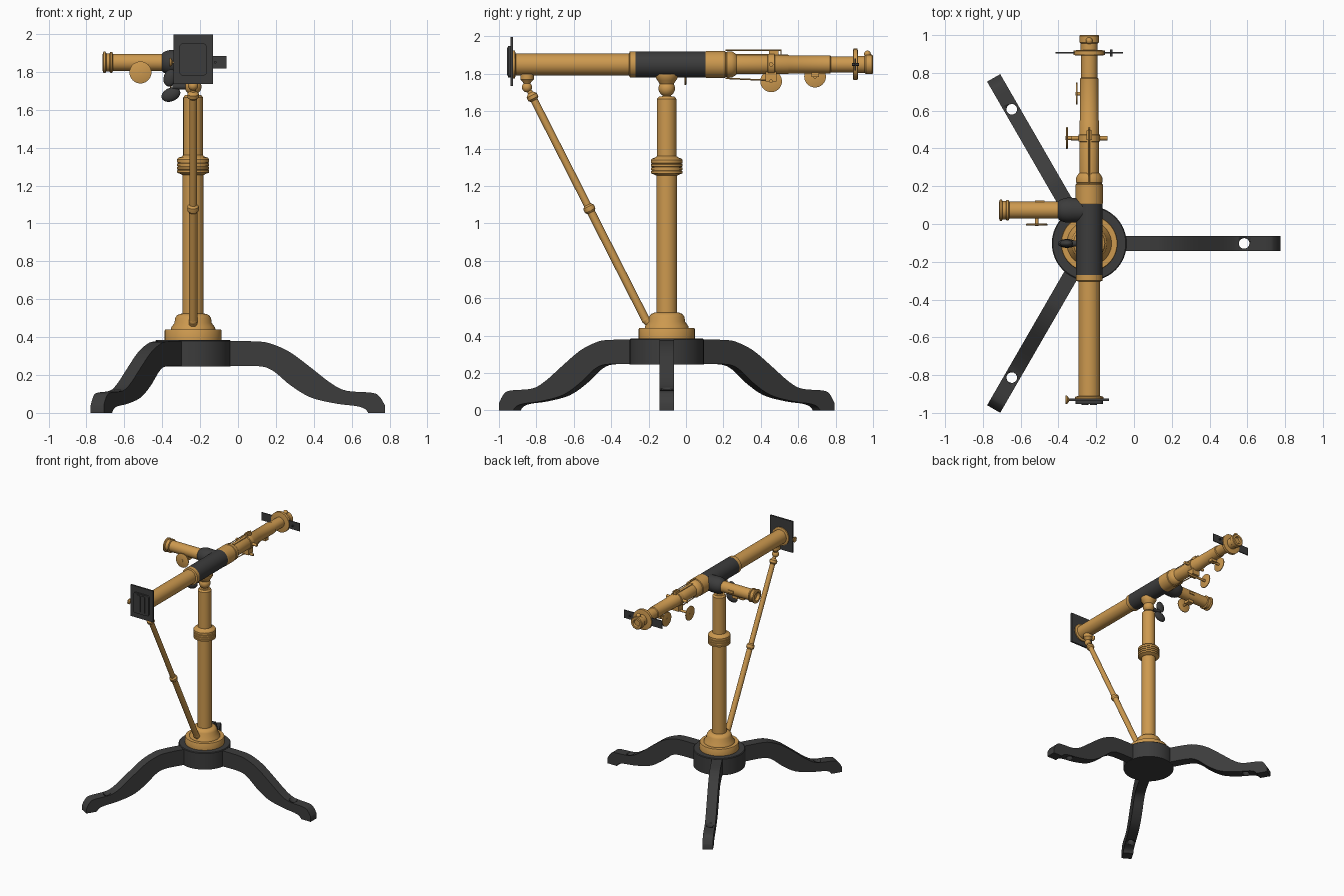
import bpy, bmesh, math
from mathutils import Vector, Matrix

if "Cube" in bpy.data.objects:
    bpy.data.objects.remove(bpy.data.objects["Cube"], do_unlink=True)


def material(name, rgb):
    m = bpy.data.materials.new(name)
    m.use_nodes = True
    m.diffuse_color = (*rgb, 1)
    m.node_tree.nodes["Principled BSDF"].inputs["Base Color"].default_value = (*rgb, 1)
    return m


BRASS = material("brass", (0.61, 0.32, 0.078))
DARK = material("dark iron", (0.045, 0.045, 0.045))
CX, CY, AXIS = -0.237, -0.103, 1.85   # column centre and height of main tube


def finish(bm, name, mat):
    bmesh.ops.recalc_face_normals(bm, faces=bm.faces)
    me = bpy.data.meshes.new(name)
    bm.to_mesh(me)
    bm.free()
    me.materials.append(mat)
    ob = bpy.data.objects.new(name, me)
    bpy.context.collection.objects.link(ob)
    bpy.ops.object.select_all(action='DESELECT')
    ob.select_set(True)
    bpy.context.view_layer.objects.active = ob
    bpy.ops.object.shade_smooth_by_angle(angle=math.radians(32))
    return ob


def lathe(name, profile, origin, axis, mat, segs=40):
    """Spin (radius, distance) pairs round an axis through origin."""
    bm = bmesh.new()
    turn = Vector((0, 0, 1)).rotation_difference(Vector(axis)).to_matrix().to_4x4()
    place = Matrix.Translation(origin) @ turn
    rings = [[bm.verts.new(place @ Vector((r * math.cos(a), r * math.sin(a), d)))
              for a in (math.tau * i / segs for i in range(segs))] for r, d in profile]
    for a, b in zip(rings, rings[1:]):
        for i in range(segs):
            j = (i + 1) % segs
            bm.faces.new((a[i], a[j], b[j], b[i]))
    bm.faces.new(rings[0])
    bm.faces.new(rings[-1])
    return finish(bm, name, mat)


def rod(name, a, b, r, mat=BRASS, segs=24):
    d = Vector(b) - Vector(a)
    return lathe(name, [(r, 0), (r, d.length)], a, d.normalized(), mat, segs)


def ball(name, c, r, mat=BRASS, scale=(1, 1, 1), tilt=0):
    bm = bmesh.new()
    bmesh.ops.create_uvsphere(bm, u_segments=24, v_segments=14, radius=r)
    bm.transform(Matrix.Translation(c) @ Matrix.Rotation(tilt, 4, 'Y') @ Matrix.Diagonal((*scale, 1)))
    return finish(bm, name, mat)


def box(name, c, size, mat=DARK, bevel=0):
    bm = bmesh.new()
    bmesh.ops.create_cube(bm, size=1)
    bm.transform(Matrix.Translation(c) @ Matrix.Diagonal((*size, 1)))
    if bevel:   # round the corners seen along y
        edges = [e for e in bm.edges if abs(e.verts[0].co.y - e.verts[1].co.y) > 1e-5]
        bmesh.ops.bevel(bm, geom=edges, offset=bevel, segments=4, affect='EDGES', profile=0.5)
    return finish(bm, name, mat)


def smooth_path(pts, steps=5):
    """Smooth curve through the points."""
    p = [Vector(q) for q in pts]
    p = [p[0]] + p + [p[-1]]
    out = []
    for a, b, c, d in zip(p, p[1:], p[2:], p[3:]):
        for k in range(steps):
            t = k / steps
            out.append(0.5 * (2 * b + (c - a) * t + (2 * a - 5 * b + 4 * c - d) * t * t
                              + (3 * b - a - 3 * c + d) * t ** 3))
    return out + [p[-1]]


# Tripod: hub and three curved legs with a bolt hole near each foot
lathe("tripod_hub", [(0.198, 0.245), (0.198, 0.38), (0.193, 0.385)], (CX, CY, 0), (0, 0, 1), DARK, 64)
top = smooth_path([(0.16, 0.378), (0.34, 0.377), (0.42, 0.362), (0.515, 0.318), (0.62, 0.24),
                   (0.73, 0.155), (0.81, 0.117), (0.945, 0.106), (0.985, 0.085), (1.012, 0.04)])
under = smooth_path([(0.925, 0), (0.905, 0.022), (0.86, 0.036), (0.75, 0.05), (0.62, 0.082),
                     (0.515, 0.145), (0.42, 0.223), (0.34, 0.247), (0.16, 0.247)])
outline = top + [Vector((1.012, 0))] + under
bm = bmesh.new()
face = bm.faces.new([bm.verts.new((p.x, -0.04, p.y)) for p in outline])
side = bmesh.ops.extrude_face_region(bm, geom=[face])["geom"]
bmesh.ops.translate(bm, vec=(0, 0.08, 0), verts=[v for v in side if isinstance(v, bmesh.types.BMVert)])
leg = finish(bm, "tripod_leg", DARK)
cutter = rod("hole_cutter", (0.82, 0, -0.1), (0.82, 0, 0.3), 0.028, DARK)
cutter.hide_render = True
cut = leg.modifiers.new("bolt_hole", 'BOOLEAN')
cut.operation, cut.object, cut.solver = 'DIFFERENCE', cutter, 'EXACT'
bpy.ops.object.select_all(action='DESELECT')
bpy.context.view_layer.objects.active = leg
leg.select_set(True)
bpy.ops.object.modifier_apply(modifier="bolt_hole")
bpy.data.objects.remove(cutter, do_unlink=True)
for i in range(3):
    ob = leg if i == 0 else leg.copy()
    if i:
        bpy.context.collection.objects.link(ob)
    ob.location = (CX, CY, 0)
    ob.rotation_euler.z = math.tau * i / 3

# Column with stepped foot and ringed collar
lathe("column_base", [(0.15, 0.38), (0.15, 0.435), (0.147, 0.44), (0.118, 0.44), (0.115, 0.452),
                      (0.098, 0.475), (0.095, 0.5), (0.085, 0.515), (0.07, 0.522), (0.055, 0.525)],
      (CX, CY, 0), (0, 0, 1), BRASS, 48)
lathe("column", [(0.056, 0.5), (0.056, 1.3), (0.052, 1.3), (0.052, 1.665), (0.042, 1.678)],
      (CX, CY, 0), (0, 0, 1), BRASS)
collar = [(0.056, 1.255), (0.068, 1.262)]
for z in (1.268, 1.286, 1.304):
    collar += [(0.085, z), (0.085, z + 0.012), (0.08, z + 0.014), (0.08, z + 0.017)]
collar += [(0.085, 1.322), (0.085, 1.338), (0.078, 1.347), (0.062, 1.352), (0.052, 1.36)]
lathe("column_collar", collar, (CX, CY, 0), (0, 0, 1), BRASS)

# Swivel joint, saddle and clamp wing nut
lathe("swivel_neck", [(0.04, 1.66), (0.022, 1.685), (0.022, 1.72)], (CX, CY, 0), (0, 0, 1), BRASS)
ball("swivel_ball", (CX, CY, 1.722), 0.044)
lathe("tube_saddle", [(0.034, 1.74), (0.05, 1.765), (0.062, 1.785), (0.062, 1.8)],
      (CX, CY, 0), (0, 0, 1), BRASS)
rod("wing_nut_stem", (-0.345, CY, 1.722), (CX, CY, 1.722), 0.016, DARK)
ball("wing_nut_lower", (-0.354, CY, 1.68), 0.052, DARK, (1, 0.45, 0.68), -0.4)
ball("wing_nut_upper", (-0.358, CY, 1.768), 0.046, DARK, (0.75, 0.45, 1), 0.3)

# Main tube: front barrel, dark sleeve, reducer, draw tube and eyepiece
Y = (0, 1, 0)
main = (CX, 0, AXIS)
lathe("front_barrel", [(0.058, -0.925), (0.058, -0.29)], main, Y, BRASS)
lathe("front_barrel_rim", [(0.075, -0.925), (0.075, -0.915), (0.058, -0.91)], main, Y, BRASS)
lathe("sleeve_ring", [(0.058, -0.305), (0.07, -0.30), (0.07, -0.27)], main, Y, BRASS)
lathe("dark_sleeve", [(0.068, -0.272), (0.07, -0.27), (0.07, 0.105)], main, Y, DARK)
lathe("reducer", [(0.07, 0.105), (0.072, 0.108), (0.072, 0.208), (0.067, 0.212), (0.067, 0.217),
                  (0.07, 0.22), (0.07, 0.245), (0.06, 0.262), (0.052, 0.27)], main, Y, BRASS)
lathe("draw_tube", [(0.052, 0.26), (0.052, 0.545), (0.049, 0.55), (0.049, 0.77), (0.043, 0.775),
                    (0.043, 0.95)], main, Y, BRASS)
lathe("draw_tube_ring", [(0.052, 0.435), (0.057, 0.438), (0.057, 0.472), (0.052, 0.475)], main, Y, BRASS)
lathe("eyepiece_flange", [(0.07, 0.892), (0.084, 0.895), (0.084, 0.917), (0.07, 0.92)], main, Y, BRASS)
lathe("eyepiece", [(0.045, 0.92), (0.045, 0.955), (0.052, 0.962), (0.052, 0.995), (0.047, 1.0),
                   (0.03, 1.0), (0.025, 0.985)], main, Y, BRASS)
ball("eyepiece_stud", (CX, 0.97, AXIS + 0.056), 0.018)
box("eyepiece_slide", (CX, 0.906, AXIS), (0.355, 0.008, 0.066))
rod("slide_stud", (-0.12, 0.888, AXIS), (-0.12, 0.924, AXIS), 0.007, DARK, 12)

# Focus rods and clips beside the draw tube
rod("upper_focus_rod", (CX, 0.21, 1.926), (CX, 0.51, 1.926), 0.003)
rod("lower_focus_rod", (CX, 0.21, 1.776), (CX, 0.46, 1.764), 0.004)
rod("upper_rod_end", (CX, 0.508, 1.89), (CX, 0.508, 1.928), 0.003)
box("rod_clip", (CX, 0.47, 1.91), (0.03, 0.05, 0.03), BRASS)
box("focus_rack", (CX, 0.36, 1.9), (0.024, 0.22, 0.012), BRASS)
box("pinion_housing", (CX, 0.455, 1.785), (0.07, 0.06, 0.05), BRASS)
for s in (-1, 1):
    rod("ring_screw", (CX + s * 0.05, 0.455, AXIS), (CX + s * 0.096, 0.455, AXIS), 0.012)


def focus_knob(name, centre, axis, inner):
    """Thin round knob with a shaft running back along its axis."""
    c, a = Vector(centre), Vector(axis)
    lathe(name, [(0.054, -0.005), (0.058, -0.003), (0.058, 0.003), (0.054, 0.005)], c, a, BRASS)
    rod(name + "_shaft", c + a * 0.007, c - a * inner, 0.01)


focus_knob("focus_knob", (-0.355, 0.455, 1.76), (-1, 0, 0), 0.18)
focus_knob("fine_knob", (-0.303, 0.69, 1.785), (-1, 0, 0), 0.07)
box("fine_knob_mount", (CX, 0.69, 1.797), (0.05, 0.04, 0.03), BRASS)

# Side viewing tube
X = (-1, 0, 0)
branch = (0, 0.073, AXIS)
lathe("branch_socket", [(0.062, 0.24), (0.066, 0.33), (0.066, 0.355), (0.06, 0.38), (0.052, 0.395),
                        (0.044, 0.402)], branch, X, DARK)
lathe("branch_tube", [(0.045, 0.39), (0.045, 0.66), (0.055, 0.664), (0.055, 0.674), (0.048, 0.678),
                      (0.048, 0.695), (0.057, 0.7), (0.057, 0.71), (0.045, 0.714),
                      (0.035, 0.714), (0.03, 0.69)], branch, X, BRASS)
focus_knob("branch_knob", (-0.515, -0.003, 1.797), (0, -1, 0), 0.08)
box("branch_knob_mount", (-0.515, 0.065, 1.80), (0.05, 0.05, 0.03), BRASS)
box("branch_stop", (-0.5, 0.117, AXIS), (0.05, 0.014, 0.02), BRASS)

# Square front plate with slit cover and adjusting knob
box("front_plate", (CX, -0.931, 1.867), (0.208, 0.014, 0.262))
box("slit_cover", (CX, -0.943, 1.865), (0.145, 0.018, 0.17), DARK, 0.02)
for s in (-1, 1):
    box("slit_jaw", (CX + s * 0.022, -0.954, 1.865), (0.036, 0.006, 0.15), DARK, 0.015)
rod("plate_knob_shaft", (-0.33, -0.931, AXIS), (-0.36, -0.931, AXIS), 0.006)
lathe("plate_knob", [(0.01, 0.345), (0.022, 0.354), (0.022, 0.362)], (0, -0.931, AXIS), X, BRASS, 24)

# Bracing strut from the column foot to the front of the tube
low, high = Vector((CX, -0.215, 0.485)), Vector((CX, -0.825, 1.685))
mid = low.lerp(high, 0.495)
along = (high - low).normalized()
rod("strut_lower", low, mid, 0.022)
rod("strut_upper", mid, high, 0.02)
lathe("strut_joint", [(0.022, -0.022), (0.03, -0.012), (0.031, 0), (0.03, 0.012), (0.02, 0.022)],
      mid, along, BRASS, 24)
lathe("strut_cap", [(0.02, -0.03), (0.03, -0.02), (0.03, 0), (0.015, 0.015), (0.012, 0.04)],
      high, along, BRASS, 24)
ball("strut_elbow", low, 0.023)
rod("strut_foot", low, (CX, -0.175, 0.445), 0.022)
ball("strut_ball", (CX, -0.85, 1.728), 0.027)
lathe("strut_socket", [(0.012, 1.735), (0.022, 1.755), (0.036, 1.77), (0.036, 1.8)],
      (CX, -0.85, 0), (0, 0, 1), BRASS, 24)
